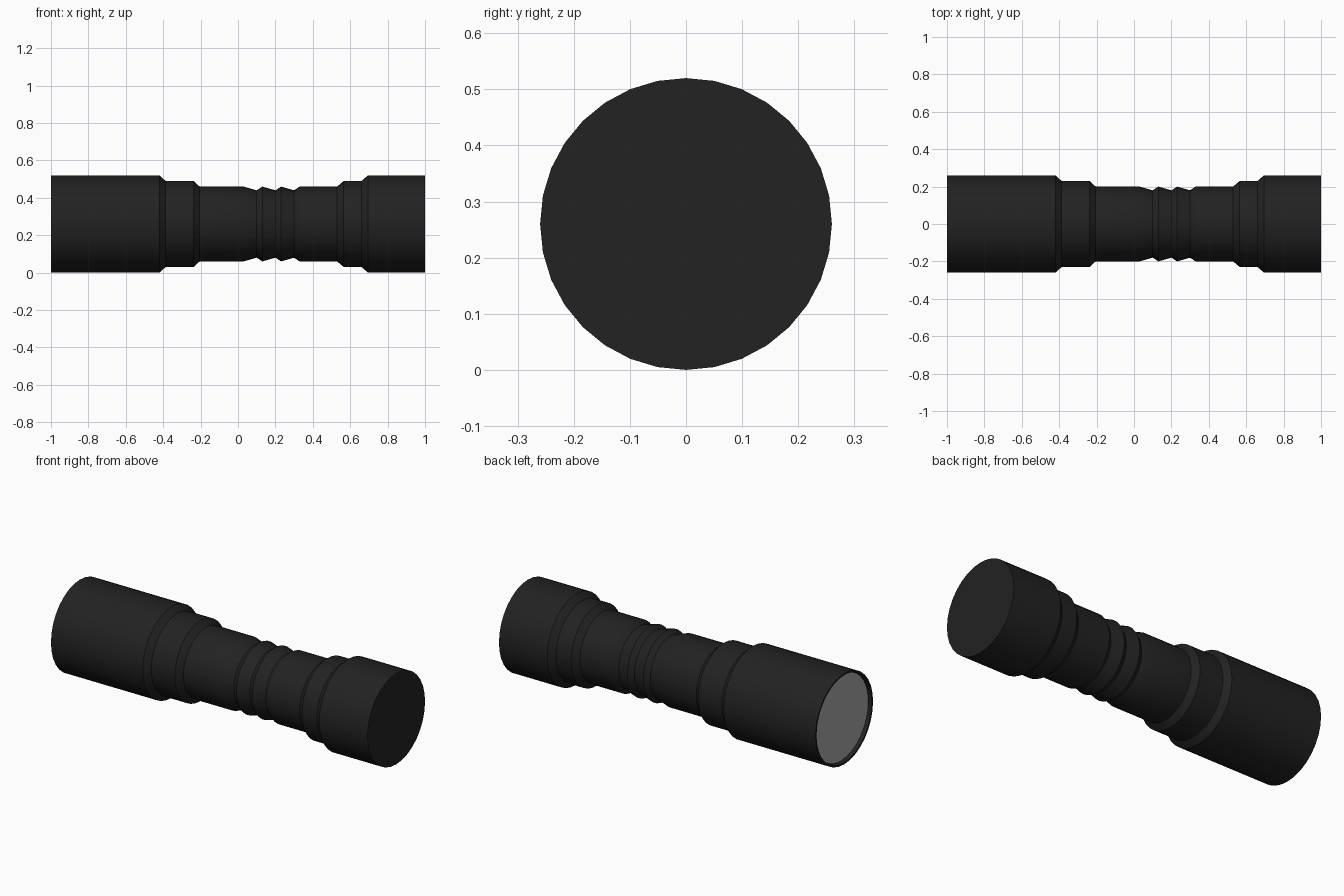
import bpy, bmesh, math

if "Cube" in bpy.data.objects:
    bpy.data.objects.remove(bpy.data.objects["Cube"])

SIDES = 32
AXIS_Z = 0.26


def ring(bm, x, r):
    return [bm.verts.new((x, r * math.sin(2 * math.pi * i / SIDES),
                          AXIS_Z + r * math.cos(2 * math.pi * i / SIDES)))
            for i in range(SIDES)]


def lathe(name, profile, cap_start=False, cap_end=False, color=None):
    """Revolve (x, radius) points around the long axis."""
    bm = bmesh.new()
    rings = [ring(bm, x, r) for x, r in profile]
    for a, b in zip(rings, rings[1:]):
        for i in range(SIDES):
            j = (i + 1) % SIDES
            bm.faces.new((a[i], b[i], b[j], a[j]))
    if cap_start:
        bm.faces.new(rings[0])
    if cap_end:
        bm.faces.new(rings[-1][::-1])
    if len(rings) > 1:
        bmesh.ops.recalc_face_normals(bm, faces=bm.faces)
    mesh = bpy.data.meshes.new(name)
    bm.to_mesh(mesh)
    bm.free()
    obj = bpy.data.objects.new(name, mesh)
    bpy.context.collection.objects.link(obj)
    if color:
        mat = bpy.data.materials.new(name + "_material")
        mat.diffuse_color = color
        mat.use_nodes = True
        mat.node_tree.nodes["Principled BSDF"].inputs["Base Color"].default_value = mat.diffuse_color
        mesh.materials.append(mat)
    bpy.ops.object.select_all(action='DESELECT')
    obj.select_set(True)
    bpy.context.view_layer.objects.active = obj
    bpy.ops.object.shade_smooth_by_angle(angle=math.radians(25))
    return obj


# Body: recessed head, stepped collar, ribbed grip, stepped tail cap
body = [(-0.98, 0.245), (-1.0, 0.25), (-1.0, 0.26),
        (-0.42, 0.26), (-0.387, 0.23), (-0.238, 0.23), (-0.205, 0.20),
        (0.03, 0.20)]
for x in (0.10, 0.20, 0.30):
    body += [(x, 0.18), (x + 0.03, 0.20)]
body += [(0.53, 0.20), (0.565, 0.23), (0.66, 0.23), (0.695, 0.26), (1.0, 0.26)]
lathe("flashlight_body", body, cap_end=True, color=(0.016, 0.016, 0.016, 1))

# Lens: flat disc just inside the head rim
lathe("lens", [(-0.98, 0.245)], cap_start=True, color=(0.4, 0.4, 0.4, 1))
